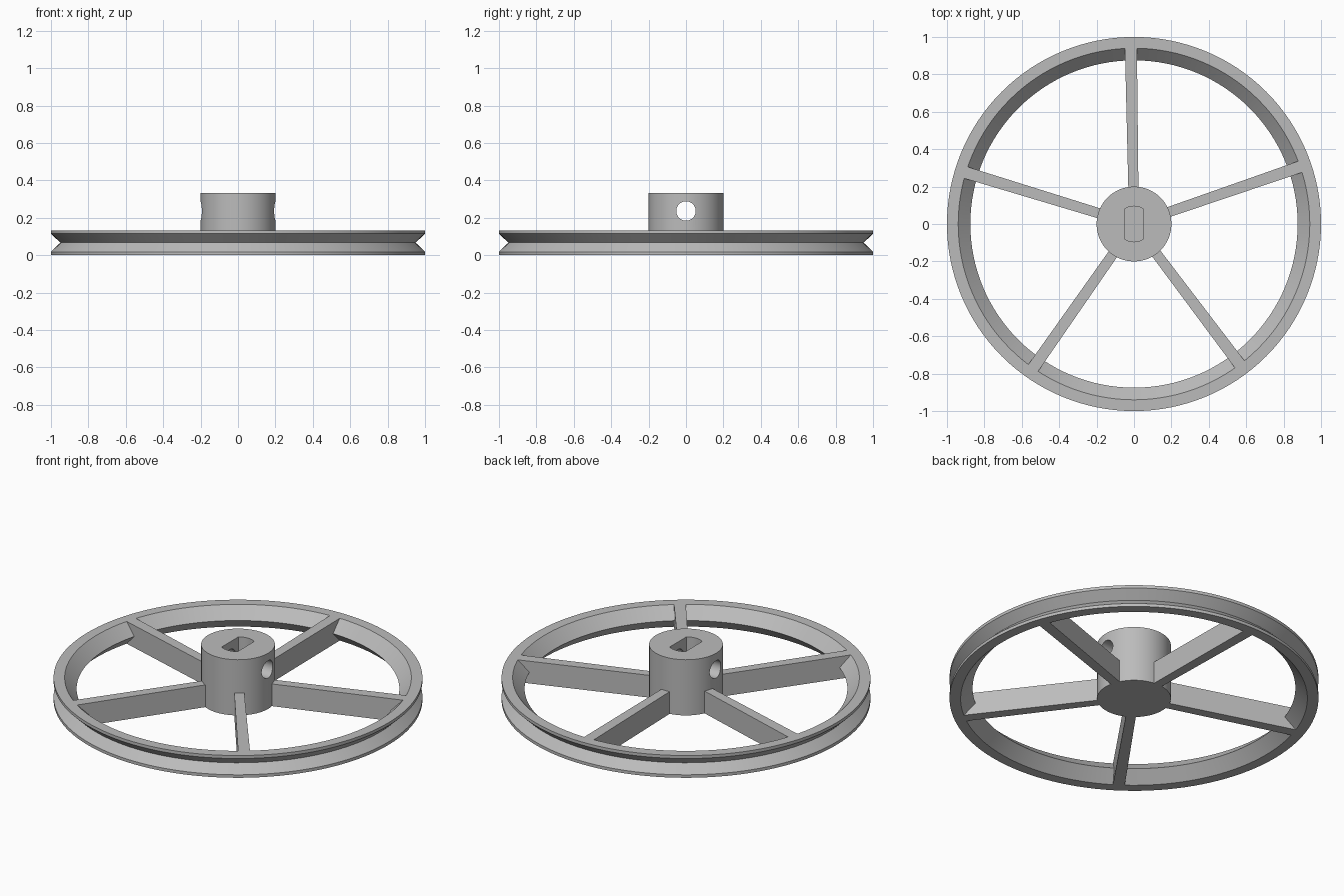
import bpy, bmesh
from math import radians, sin, cos, asin, pi
from mathutils import Matrix

cube = bpy.data.objects.get("Cube")
if cube:
    bpy.data.objects.remove(cube)

HEIGHT, HUB_TOP, HUB_R = 0.133, 0.333, 0.2

grey = bpy.data.materials.new("plain grey")
grey.use_nodes = True
grey.diffuse_color = (0.5, 0.5, 0.5, 1)
grey.node_tree.nodes["Principled BSDF"].inputs["Base Color"].default_value = (0.5, 0.5, 0.5, 1)


def make(name, bm):
    bmesh.ops.recalc_face_normals(bm, faces=bm.faces)
    mesh = bpy.data.meshes.new(name)
    bm.to_mesh(mesh)
    bm.free()
    mesh.materials.append(grey)
    ob = bpy.data.objects.new(name, mesh)
    bpy.context.collection.objects.link(ob)
    return ob


def prism(bm, outline, z0, z1):
    """Extrude a flat outline between two heights."""
    face = bm.faces.new([bm.verts.new((x, y, z0)) for x, y in outline])
    side = bmesh.ops.extrude_face_region(bm, geom=[face])["geom"]
    verts = [v for v in side if isinstance(v, bmesh.types.BMVert)]
    bmesh.ops.translate(bm, verts=verts, vec=(0, 0, z1 - z0))


def smooth(ob):
    bpy.ops.object.select_all(action='DESELECT')
    ob.select_set(True)
    bpy.context.view_layer.objects.active = ob
    bpy.ops.object.shade_smooth_by_angle(angle=radians(30))


def cut(ob, cutter):
    mod = ob.modifiers.new(cutter.name, 'BOOLEAN')
    mod.operation = 'DIFFERENCE'
    mod.solver = 'EXACT'
    mod.object = cutter
    bpy.context.view_layer.objects.active = ob
    bpy.ops.object.modifier_apply(modifier=mod.name)
    bpy.data.objects.remove(cutter)


# Rim: V-groove outside, matching ridge inside
bm = bmesh.new()
mid = HEIGHT / 2
profile = [(1, 0), (1, 0.018), (0.95, mid), (1, HEIGHT - 0.018), (1, HEIGHT),
           (0.94, HEIGHT), (0.875, mid), (0.94, 0)]
ring = [bm.verts.new((r, 0, z)) for r, z in profile]
edges = [bm.edges.new((a, b)) for a, b in zip(ring, ring[1:] + ring[:1])]
bmesh.ops.spin(bm, geom=ring + edges, axis=(0, 0, 1), cent=(0, 0, 0),
               angle=2 * pi, steps=128, use_merge=True)
bmesh.ops.remove_doubles(bm, verts=bm.verts, dist=1e-5)
smooth(make("rim", bm))

# Five spokes, slightly wider at the rim
for i in range(5):
    bm = bmesh.new()
    prism(bm, [(0.185, -0.027), (0.942, -0.032), (0.942, 0.032), (0.185, 0.027)], 0, HEIGHT)
    bm.transform(Matrix.Rotation(radians(91 + 72 * i), 4, 'Z'))
    make(f"spoke_{i + 1}", bm)

# Hub
bm = bmesh.new()
prism(bm, [(HUB_R * cos(a * pi / 48), HUB_R * sin(a * pi / 48)) for a in range(96)], 0, HUB_TOP)
hub = make("hub", bm)

# Shaft socket with two flats, closed at the bottom
bm = bmesh.new()
bore, flat, n = 0.095, 0.052, 12
half = asin(flat / bore)
angles = [c - half + 2 * half * k / n for c in (pi / 2, 3 * pi / 2) for k in range(n + 1)]
prism(bm, [(bore * cos(a), bore * sin(a)) for a in angles], HEIGHT, HUB_TOP + 0.1)
cut(hub, make("shaft_socket", bm))

# Set-screw hole straight across the hub
bm = bmesh.new()
bmesh.ops.create_cone(bm, cap_ends=True, segments=40, radius1=0.052, radius2=0.052, depth=0.6,
                      matrix=Matrix.Translation((0, 0, 0.236)) @ Matrix.Rotation(pi / 2, 4, 'Y'))
cut(hub, make("screw_hole", bm))
smooth(hub)
